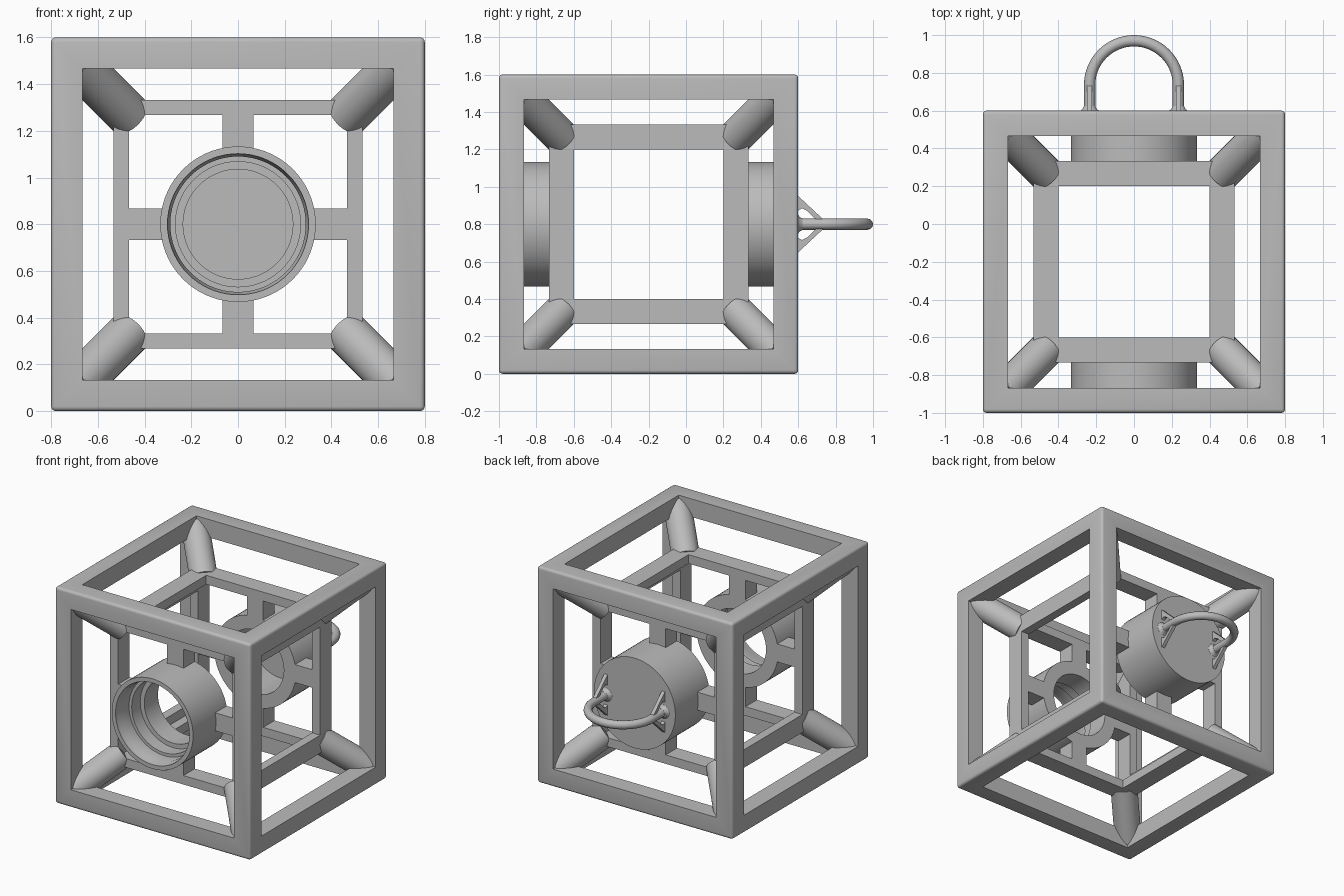
import bpy, bmesh, math
from mathutils import Vector

if "Cube" in bpy.data.objects:
    bpy.data.objects.remove(bpy.data.objects["Cube"], do_unlink=True)

CENTRE = Vector((0, -0.2, 0.8))
grey = bpy.data.materials.new("plain_grey")
grey.use_nodes = True
grey.diffuse_color = (0.5, 0.5, 0.5, 1)
grey.node_tree.nodes["Principled BSDF"].inputs["Base Color"].default_value = (0.5, 0.5, 0.5, 1)


def activate(ob):
    bpy.ops.object.select_all(action='DESELECT')
    ob.select_set(True)
    bpy.context.view_layer.objects.active = ob


def finish(name, bm, smooth=False):
    """Turn a bmesh, built around the cage centre, into a named object."""
    bmesh.ops.recalc_face_normals(bm, faces=bm.faces)
    mesh = bpy.data.meshes.new(name)
    bm.to_mesh(mesh)
    bm.free()
    ob = bpy.data.objects.new(name, mesh)
    ob.location = CENTRE
    bpy.context.collection.objects.link(ob)
    mesh.materials.append(grey)
    if smooth:
        activate(ob)
        bpy.ops.object.shade_smooth_by_angle(angle=math.radians(35))
    return ob


def box(name, size, centre=(0, 0, 0), bevel=0):
    bm = bmesh.new()
    bmesh.ops.create_cube(bm, size=1)
    bmesh.ops.scale(bm, vec=size, verts=bm.verts)
    bmesh.ops.translate(bm, vec=centre, verts=bm.verts)
    if bevel:
        bmesh.ops.bevel(bm, geom=bm.edges[:], offset=bevel, segments=4,
                        profile=0.5, affect='EDGES')
    return finish(name, bm, bevel > 0)


def cage(name, half, tunnels, bevel=0):
    """Cube hollowed by one square tunnel along each axis."""
    ob = box(name, [2 * half] * 3, bevel=bevel)
    for axis, opening in enumerate(tunnels):
        size = [2 * opening] * 3
        size[axis] = 3
        # a tunnel wider than the others must not be shortened by them
        cutter = box("cutter", size)
        cutter.hide_render = True
        mod = ob.modifiers.new("tunnel", 'BOOLEAN')
        mod.operation = 'DIFFERENCE'
        mod.solver = 'EXACT'
        mod.object = cutter
        activate(ob)
        bpy.ops.object.modifier_apply(modifier=mod.name)
        bpy.data.objects.remove(cutter, do_unlink=True)
    return ob


def lathe(name, profile):
    """Spin (radius, y) points round the y axis."""
    bm = bmesh.new()
    verts = [bm.verts.new((r, y, 0)) for r, y in profile]
    for a, b in zip(verts, verts[1:]):
        bm.edges.new((a, b))
    bmesh.ops.spin(bm, geom=bm.verts[:] + bm.edges[:], cent=(0, 0, 0),
                   axis=(0, 1, 0), angle=2 * math.pi, steps=72)
    bmesh.ops.remove_doubles(bm, verts=bm.verts, dist=0.0005)
    return finish(name, bm, True)


# Outer and inner cages
cage("outer_cage", 0.8, (0.667, 0.667, 0.667), bevel=0.02)
cage("inner_cage", 0.533, (0.4, 0.467, 0.4))

# Round struts joining the cage corners
for sx in (-1, 1):
    for sy in (-1, 1):
        for sz in (-1, 1):
            axis = Vector((sx, sy, sz))
            bm = bmesh.new()
            bmesh.ops.create_cone(bm, cap_ends=True, segments=40, radius1=0.095,
                                  radius2=0.095, depth=0.235 * math.sqrt(3))
            turn = axis.to_track_quat('Z', 'Y').to_matrix()
            bmesh.ops.rotate(bm, matrix=turn, verts=bm.verts)
            bmesh.ops.translate(bm, vec=axis * 0.5835, verts=bm.verts)
            finish("corner_strut", bm, True)

# Front socket with stepped bore, and closed back socket
lathe("front_socket", [(0.333, -0.8), (0.333, -0.4), (0.235, -0.4), (0.235, -0.56),
                       (0.268, -0.56), (0.268, -0.66), (0.29, -0.66), (0.29, -0.75),
                       (0.302, -0.78), (0.302, -0.8), (0.333, -0.8)])
lathe("back_socket", [(0, 0.8), (0.333, 0.8), (0.333, 0.4), (0.235, 0.4),
                      (0.235, 0.7), (0, 0.7)])

# Arms holding the sockets in the inner cage
for side, y in (("front", -0.4665), ("back", 0.4665)):
    for s in (-1, 1):
        box(side + "_side_arm", (0.18, 0.133, 0.133), (s * 0.39, y, 0))
        box(side + "_upright_arm", (0.133, 0.133, 0.18), (0, y, s * 0.39))

# Carrying loop on the back
LEG, BEND = 0.235, 0.935
path = [(LEG, 0.79)]
path += [(LEG * math.cos(math.pi * i / 32), BEND + LEG * math.sin(math.pi * i / 32))
         for i in range(33)]
path += [(-LEG, 0.79)]
curve = bpy.data.curves.new("carrying_loop", 'CURVE')
curve.dimensions = '3D'
curve.bevel_depth = 0.03
curve.bevel_resolution = 4
curve.use_fill_caps = True
spline = curve.splines.new('POLY')
spline.points.add(len(path) - 1)
for point, (x, y) in zip(spline.points, path):
    point.co = (x, y, 0, 1)
loop = bpy.data.objects.new("carrying_loop", curve)
loop.location = CENTRE
bpy.context.collection.objects.link(loop)
curve.materials.append(grey)
activate(loop)
bpy.ops.object.convert(target='MESH')
bpy.ops.object.shade_smooth_by_angle(angle=math.radians(35))

# Flared feet and slanted braces of the loop
brace = [(0.795, 0.155), (0.94, 0.02), (0.94, 0), (0.89, 0.03),
         (0.85, 0.07), (0.82, 0.085), (0.795, 0.07)]
for s in (-1, 1):
    lathe_foot = lathe("loop_foot", [(0, 0.79), (0.05, 0.79), (0.05, 0.8),
                                     (0.038, 0.808), (0.03, 0.825), (0, 0.825)])
    lathe_foot.location.x = s * LEG
    for up in (-1, 1):
        bm = bmesh.new()
        face = bm.faces.new([bm.verts.new((s * LEG - 0.013, y, up * z)) for y, z in brace])
        grown = bmesh.ops.extrude_face_region(bm, geom=[face])["geom"]
        bmesh.ops.translate(bm, vec=(0.026, 0, 0),
                            verts=[v for v in grown if isinstance(v, bmesh.types.BMVert)])
        finish("loop_brace", bm)
